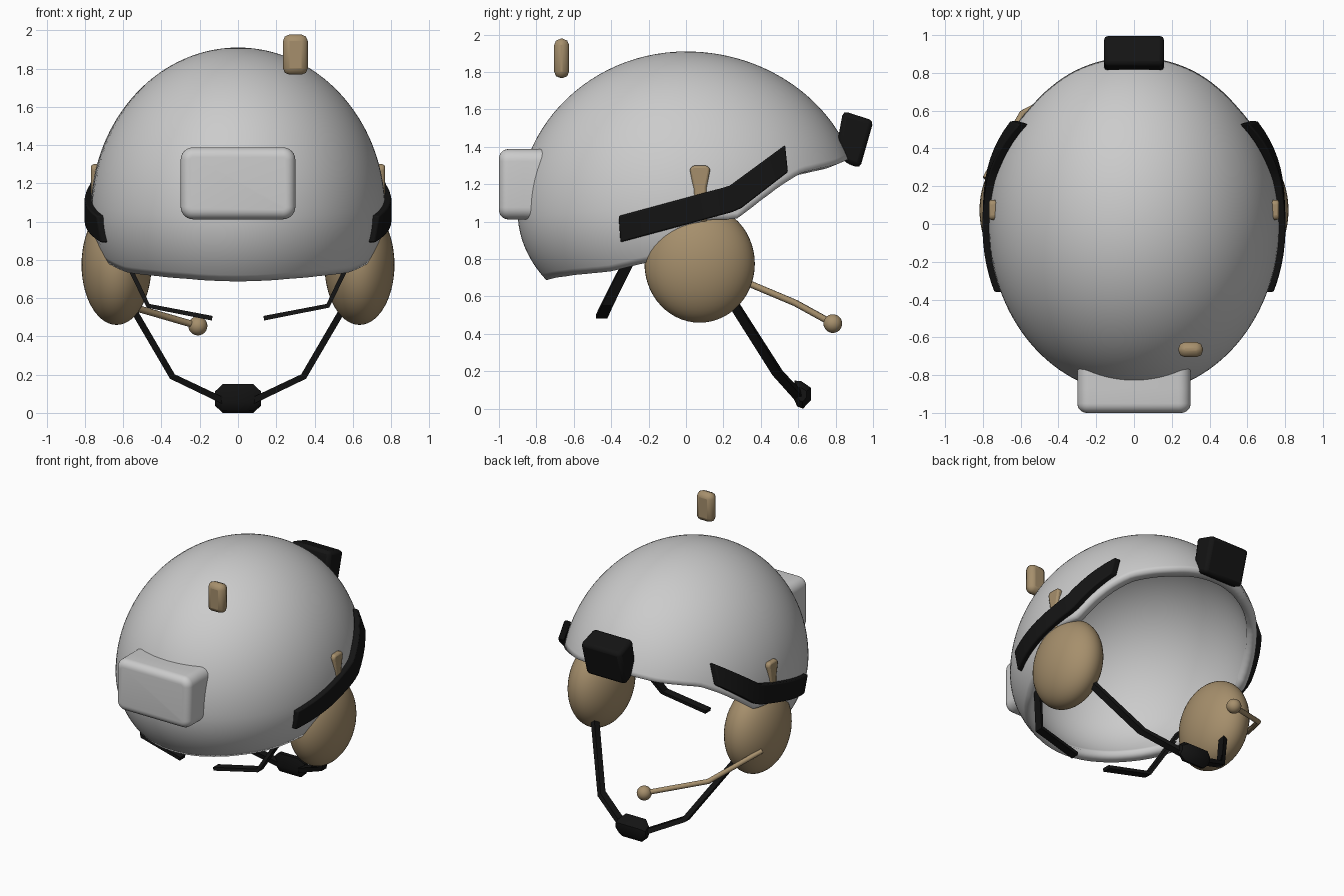
import bpy, bmesh, math
from mathutils import Vector

if "Cube" in bpy.data.objects:
    bpy.data.objects.remove(bpy.data.objects["Cube"])


def material(name, rgb):
    m = bpy.data.materials.new(name)
    m.diffuse_color = (*rgb, 1)
    m.use_nodes = True
    m.node_tree.nodes["Principled BSDF"].inputs["Base Color"].default_value = m.diffuse_color
    return m


TAN = material("tan_plastic", (0.38, 0.275, 0.15))
BLACK = material("black_plastic", (0.007, 0.007, 0.007))
ZC = 1.05


def lerp(table, v):
    if v <= table[0][0]:
        return table[0][1]
    for (a, p), (b, q) in zip(table, table[1:]):
        if v <= b:
            return p + (q - p) * (v - a) / (b - a)
    return table[-1][1]


def finish(name, bm, mat=None, bevel=0, segs=2, mirror=False, angle=40):
    bmesh.ops.recalc_face_normals(bm, faces=bm.faces)
    me = bpy.data.meshes.new(name)
    bm.to_mesh(me)
    bm.free()
    ob = bpy.data.objects.new(name, me)
    bpy.context.collection.objects.link(ob)
    if mat:
        me.materials.append(mat)
    if bevel:
        b = ob.modifiers.new("bevel", 'BEVEL')
        b.width, b.segments = bevel, segs
    if mirror:
        ob.modifiers.new("mirror", 'MIRROR').use_clip = False
    bpy.ops.object.select_all(action='DESELECT')
    ob.select_set(True)
    bpy.context.view_layer.objects.active = ob
    bpy.ops.object.shade_smooth_by_angle(angle=math.radians(angle))
    return ob


def loft(name, sections, mat=None, cap_end=True, **kw):
    """Skin closed sections and cap the ends."""
    bm = bmesh.new()
    rows = [[bm.verts.new(p) for p in s] for s in sections]
    n = len(rows[0])
    for a, b in zip(rows, rows[1:]):
        for i in range(n):
            bm.faces.new((a[i], a[(i + 1) % n], b[(i + 1) % n], b[i]))
    bm.faces.new(rows[0])
    if cap_end:
        bm.faces.new(rows[-1])
    return finish(name, bm, mat, **kw)


def prism(name, yz, x0, x1, mat, **kw):
    return loft(name, [[(x, y, z) for y, z in yz] for x in (x0, x1)], mat, **kw)


def strap(name, pts, width, thick, mat):
    """Flat ribbon whose width runs along y, mitred at the bends."""
    pts = [Vector(p) for p in pts]
    w = Vector((0, width / 2, 0))
    secs = []
    for i, p in enumerate(pts):
        t = pts[min(i + 1, len(pts) - 1)] - pts[max(i - 1, 0)]
        n = t.cross(w).normalized() * thick / 2
        secs.append([p + w + n, p - w + n, p - w - n, p + w - n])
    return loft(name, secs, mat, mirror=True)


# Helmet shell: egg-shaped dome trimmed by a rim height that varies along y
RIM = [(-0.76, 0.685), (-0.7, 0.7), (-0.6, 0.715), (-0.4, 0.735), (-0.2, 0.785), (-0.06, 0.94),
       (0.1, 1.01), (0.27, 1.015), (0.5, 1.19), (0.62, 1.265), (0.8, 1.305), (0.88, 1.34)]


def dome(phi, a):
    rz = 0.86 if a < math.pi / 2 else 0.65
    ry = 0.94 if math.sin(phi) > 0 else 0.9
    return Vector((0.77 * math.cos(phi) * math.sin(a),
                   ry * math.sin(phi) * math.sin(a), ZC + rz * math.cos(a)))


def shell_at(u, z, ru, rv):
    """Shell extent along one horizontal axis, given the other one and z."""
    rz = 0.86 if z > ZC else 0.65
    return rv * math.sqrt(max(0, 1 - (u / ru) ** 2 - ((z - ZC) / rz) ** 2))


def shell_x(y, z):
    return shell_at(y, z, 0.94 if y > 0 else 0.9, 0.77)


bm = bmesh.new()
N, M = 128, 36
pole = bm.verts.new((0, 0, ZC + 0.86))
cols = []
for i in range(N):
    phi = 2 * math.pi * i / N
    a = 0.3
    while a < 2.6:
        p = dome(phi, a)
        if p.z <= lerp(RIM, p.y):
            break
        a += 0.002
    cols.append([bm.verts.new(dome(phi, a * j / M)) for j in range(1, M + 1)])
for c, d in zip(cols, cols[1:] + cols[:1]):
    bm.faces.new((pole, c[0], d[0]))
    for j in range(M - 1):
        bm.faces.new((c[j], c[j + 1], d[j + 1], d[j]))
shell = finish("helmet_shell", bm, angle=50)
sol = shell.modifiers.new("thickness", 'SOLIDIFY')
sol.thickness, sol.offset = 0.07, -1
shell.modifiers.move(len(shell.modifiers) - 1, 0)


# Front pouch: rounded rectangle rings whose last ring lies on the shell
def pouch_ring(inset, y=None):
    r, ring = 0.065, []
    for cx, cz, start in ((1, 1, 0), (-1, 1, 90), (-1, -1, 180), (1, -1, 270)):
        for k in range(7):
            t = math.radians(start + 15 * k)
            x = cx * (0.3 - r) + (r - inset) * math.cos(t)
            z = 1.2 + cz * (0.188 - r) + (r - inset) * math.sin(t)
            ring.append((x, -shell_at(x, z, 0.77, 0.9) + 0.01 if y is None else y, z))
    return ring


rings = [pouch_ring(0.05 * (1 - math.sin(t)), -0.95 - 0.05 * math.cos(t))
         for t in [math.pi / 12 * k for k in range(7)]]
loft("front_pouch", rings + [pouch_ring(0, -0.87), pouch_ring(0)], cap_end=False)

# Rear battery box
prism("rear_box", [(0.84, 1.592), (1.003, 1.54), (0.93, 1.285), (0.85, 1.315), (0.81, 1.43)],
      -0.16, 0.16, BLACK, bevel=0.025)

# Side rails hugging the shell
TOP = [(-0.36, 1.03), (0.23, 1.19), (0.53, 1.41)]
LOW = [(-0.35, 0.89), (0.28, 1.06), (0.545, 1.265)]
secs = []
for i in range(19):
    k = i / 18
    yt, yl = -0.36 + 0.89 * k, -0.35 + 0.895 * k
    zt, zl = lerp(TOP, yt), lerp(LOW, yl)
    xt, xl = shell_x(yt, zt), shell_x(yl, zl)
    lift = 0.025 * max(0, 2 * k - 1)
    secs.append([(xt - 0.015 + lift, yt, zt), (xt + 0.035 + lift, yt, zt),
                 (xl + 0.035 + lift, yl, zl), (xl - 0.015 + lift, yl, zl)])
loft("side_rails", secs, BLACK, mirror=True, bevel=0.008)

# Ear cups with their hanger arms
bm = bmesh.new()
bmesh.ops.create_uvsphere(bm, u_segments=48, v_segments=28, radius=1)
for v in bm.verts:
    v.co = Vector((0.635 + 0.183 * v.co.x, 0.073 + 0.295 * v.co.y, 0.775 + 0.315 * v.co.z))
finish("ear_cups", bm, TAN, mirror=True)
prism("ear_cup_arms", [(0.045, 1.0), (0.115, 1.0), (0.11, 1.18), (0.13, 1.28), (0.115, 1.3),
                       (0.035, 1.3), (0.02, 1.28), (0.04, 1.18)],
      0.725, 0.768, TAN, mirror=True, bevel=0.012)

# Microphone boom and tip
cu = bpy.data.curves.new("microphone_boom", 'CURVE')
cu.dimensions = '3D'
cu.bevel_depth, cu.bevel_resolution, cu.use_fill_caps = 0.018, 3, True
sp = cu.splines.new('POLY')
path = [(-0.785, 0.24, 0.71), (-0.59, 0.585, 0.565), (-0.21, 0.785, 0.455)]
sp.points.add(len(path) - 1)
for q, p in zip(sp.points, path):
    q.co = (*p, 1)
cu.materials.append(TAN)
bpy.context.collection.objects.link(bpy.data.objects.new("microphone_boom", cu))
bm = bmesh.new()
bmesh.ops.create_uvsphere(bm, u_segments=24, v_segments=14, radius=0.05)
bmesh.ops.translate(bm, verts=bm.verts, vec=path[-1])
finish("microphone_tip", bm, TAN)

# Loose tab above the front
bm = bmesh.new()
bmesh.ops.create_cube(bm, size=1)
for v in bm.verts:
    v.co = Vector((0.3 + 0.13 * v.co.x, -0.665 + 0.08 * v.co.y, 1.873 + 0.21 * v.co.z))
finish("top_tab", bm, TAN, bevel=0.034)

# Chin straps, front straps and chin cup
strap("chin_straps", [(0.6, 0.21, 0.63), (0.343, 0.49, 0.19), (0.07, 0.61, 0.06)],
      0.055, 0.034, BLACK)
strap("front_straps", [(0.62, -0.265, 0.87), (0.47, -0.42, 0.56), (0.135, -0.45, 0.495)],
      0.06, 0.024, BLACK)
CUP = [(0.58, 0.15), (0.615, 0.148), (0.668, 0.112), (0.668, 0.045), (0.625, 0.0),
       (0.595, 0.012), (0.572, 0.06)]
loft("chin_cup", [[(x, 0.62 + (y - 0.62) * s, 0.075 + (z - 0.075) * s) for y, z in CUP]
                  for x, s in ((-0.12, 0.5), (-0.08, 1), (0.08, 1), (0.12, 0.5))], BLACK)
